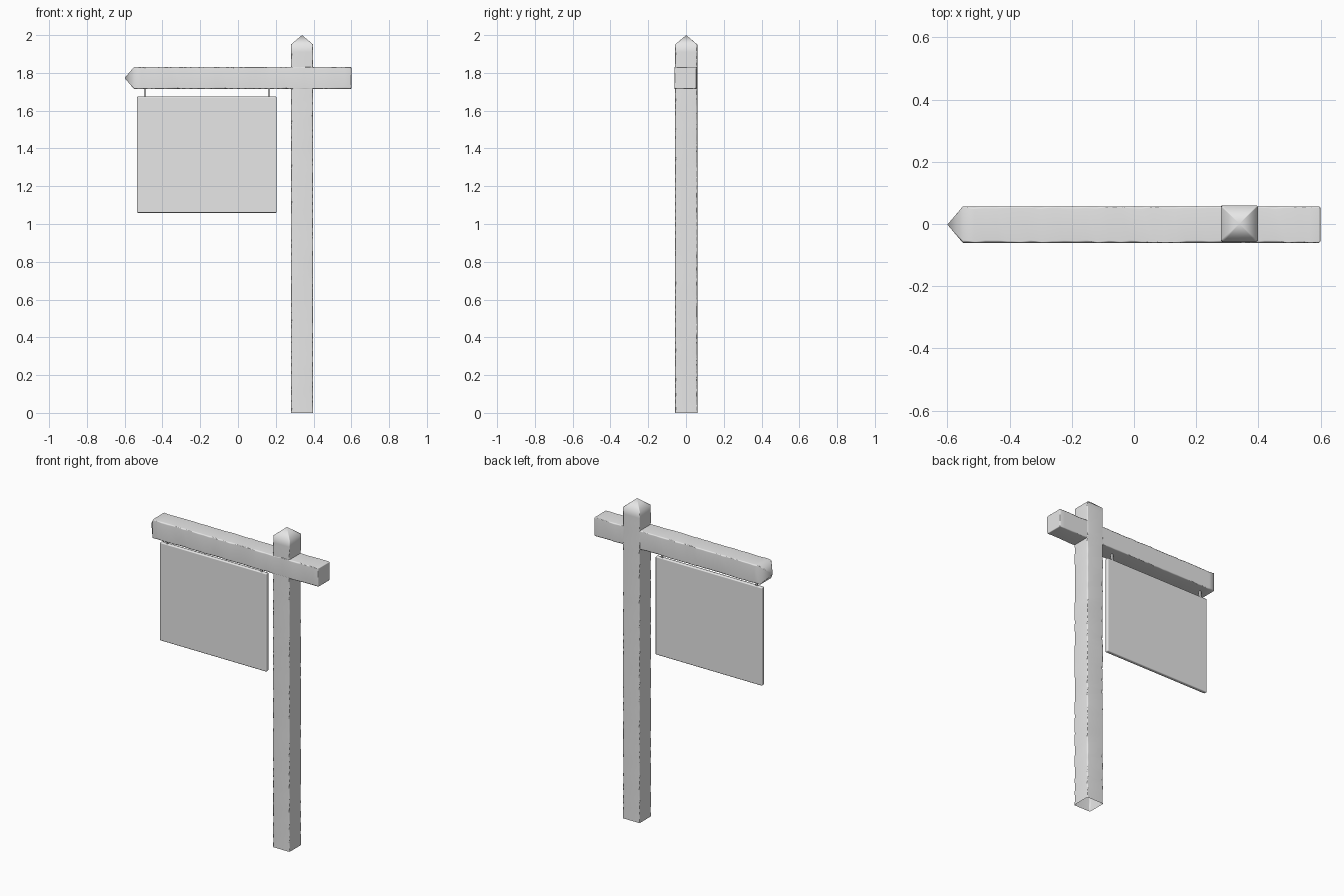
import bpy, bmesh, math, random
from mathutils import Vector, Matrix

random.seed(4)
cube = bpy.data.objects.get("Cube")
if cube:
    bpy.data.objects.remove(cube, do_unlink=True)

grey = bpy.data.materials.new("plain grey")
grey.use_nodes = True
grey.diffuse_color = (0.8, 0.8, 0.8, 1)
grey.node_tree.nodes["Principled BSDF"].inputs["Base Color"].default_value = (0.8, 0.8, 0.8, 1)


def finish(name, bm):
    bmesh.ops.recalc_face_normals(bm, faces=bm.faces)
    mesh = bpy.data.meshes.new(name)
    bm.to_mesh(mesh)
    bm.free()
    mesh.materials.append(grey)
    for p in mesh.polygons:
        p.use_smooth = True
    obj = bpy.data.objects.new(name, mesh)
    bpy.context.collection.objects.link(obj)
    return obj


def smooth_flats(obj):
    mod = obj.modifiers.new("flat faces", 'WEIGHTED_NORMAL')
    mod.weight = 90
    mod.keep_sharp = True


def timber(name, length, half, point, steps, place, closed_end):
    """Square timber along local z with worn, chamfered edges and a pointed top."""
    bm = bmesh.new()

    def ring(z, h):
        verts = []
        for sx, sy in ((1, 1), (-1, 1), (-1, -1), (1, -1)):
            c = random.uniform(0.003, 0.009)
            pair = [(sx * h, sy * (h - c)), (sx * (h - c), sy * h)]
            if sx * sy < 0:
                pair.reverse()
            verts += [bm.verts.new((x, y, z)) for x, y in pair]
        return verts

    levels = [(length * i / steps, half) for i in range(steps + 1)]
    if closed_end:
        levels[0] = (0.005, half)
        levels.insert(0, (0, half - 0.005))
    rings = [ring(z, h) for z, h in levels]
    for a, b in zip(rings, rings[1:]):
        for i in range(8):
            j = (i + 1) % 8
            bm.faces.new((a[i], a[j], b[j], b[i]))
    if closed_end:
        bm.faces.new(rings[0])
    # pointed tip
    tip = bm.verts.new((0, 0, length + point))
    for i in range(8):
        bm.faces.new((rings[-1][i], rings[-1][(i + 1) % 8], tip))
    bm.transform(place)
    smooth_flats(finish(name, bm))


def box(name, centre, size, bevel):
    bm = bmesh.new()
    bmesh.ops.create_cube(bm, size=1, matrix=Matrix.Translation(centre) @ Matrix.Diagonal((*size, 1)))
    if bevel:
        bmesh.ops.bevel(bm, geom=bm.edges[:], offset=bevel, segments=2, profile=0.5, affect='EDGES')
    smooth_flats(finish(name, bm))


# upright post, open underneath
timber("post", 1.95, 0.059, 0.05, 50, Matrix.Translation((0.339, 0.001, 0)), False)

# cross beam, pointed at its far end
timber("cross_beam", 1.15, 0.059, 0.05, 32,
       Matrix.Translation((0.6, -0.002, 1.773)) @ Matrix.Rotation(-math.pi / 2, 4, 'Y'), True)

# hanging board
box("sign_board", Vector((-0.165, 0, 1.367)), (0.74, 0.024, 0.616), 0.006)

# short hangers between beam and board
for side, x in (("right", -0.492), ("left", 0.164)):
    box("hanger_" + side, Vector((x, 0, 1.695)), (0.012, 0.012, 0.06), 0.002)
